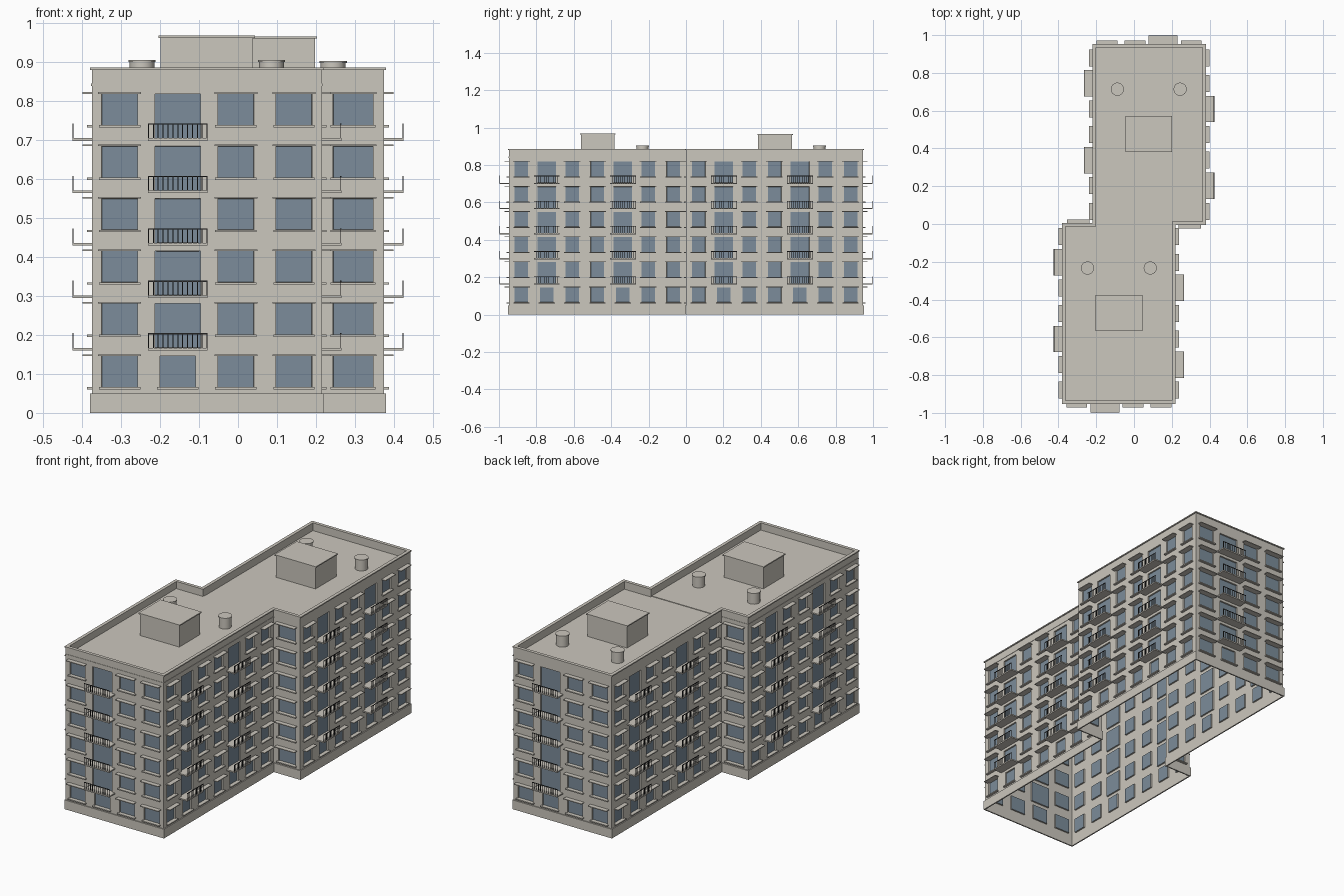
import bpy, bmesh
from mathutils import Vector

cube = bpy.data.objects.get("Cube")
if cube:
    bpy.data.objects.remove(cube)


def material(name, rgb):
    m = bpy.data.materials.new(name)
    m.use_nodes = True
    m.diffuse_color = (*rgb, 1)
    m.node_tree.nodes["Principled BSDF"].inputs["Base Color"].default_value = (*rgb, 1)
    return m


PLASTER = material("warm_grey_plaster", (0.6, 0.57, 0.51))
GLASS = material("blue_grey_glass", (0.2, 0.265, 0.325))
IRON = material("dark_iron", (0.04, 0.04, 0.04))

FLOOR, FLOORS = 0.1345, 6
WINDOW_LOW, WINDOW_HIGH = 0.066, 0.146
SLAB_LOW, SLAB_HIGH, RAIL_HIGH = 0.0255, 0.0325, 0.07
PLINTH, ROOF, PARAPET = 0.05, 0.842, 0.88


def finish(name, bm, *mats):
    mesh = bpy.data.meshes.new(name)
    bm.to_mesh(mesh)
    bm.free()
    for m in mats:
        mesh.materials.append(m)
    ob = bpy.data.objects.new(name, mesh)
    bpy.context.collection.objects.link(ob)
    return ob


def add_box(bm, place, u, d, z):
    """Box between the limits u (along), d (outward) and z, mapped by place."""
    v = [bm.verts.new(place(a, b, c)) for c in z for a, b in
         ((u[0], d[0]), (u[1], d[0]), (u[1], d[1]), (u[0], d[1]))]
    faces = [bm.faces.new(v[3::-1]), bm.faces.new(v[4:])]
    for i in range(4):
        j = (i + 1) % 4
        faces.append(bm.faces.new((v[i], v[j], v[j + 4], v[i + 4])))
    bmesh.ops.recalc_face_normals(bm, faces=faces)


def world(x, y, z):
    return Vector((x, y, z))


def box(name, x, y, z, mat=PLASTER):
    bm = bmesh.new()
    add_box(bm, world, x, y, z)
    return finish(name, bm, mat)


# Stepped footprint: two offset blocks, the second half is the first turned round
half = [Vector(p) for p in ((-0.375, -0.947), (0.215, -0.947), (0.215, 0), (0.375, 0))]
outline = half + [-p for p in half]
N = len(outline)


def edge(i):
    a, b = outline[i % N], outline[(i + 1) % N]
    t = (b - a).normalized()
    return a, t, Vector((t.y, -t.x)), (b - a).length


def ring(name, inner, outer, low, high):
    """Band that follows the footprint between two offsets."""
    bm = bmesh.new()
    loops = []
    for off, z in ((inner, low), (outer, low), (outer, high), (inner, high)):
        loops.append([bm.verts.new((*(outline[i] + off * (edge(i - 1)[2] + edge(i)[2])), z))
                      for i in range(N)])
    for k in range(4):
        p, q = loops[k], loops[(k + 1) % 4]
        for i in range(N):
            j = (i + 1) % N
            bm.faces.new((p[i], p[j], q[j], q[i]))
    bmesh.ops.recalc_face_normals(bm, faces=bm.faces[:])
    return finish(name, bm, PLASTER)


# Per wall: columns, pitch, window width, door width, balcony width, balcony columns
LAYOUT = [(4, 0.149, 0.092, 0.117, 0.153, (1,)),
          (7, 0.1355, 0.072, 0.1, 0.139, (1, 4)),
          (1, 0, 0.102, 0, 0, ()),
          (7, 0.1355, 0.072, 0.1, 0.139, (1, 4))]

walls, sills, canopies, slabs, rails = (bmesh.new() for _ in range(5))

for w in range(N):
    start, along, out, length = edge(w)
    count, pitch, win_w, door_w, balc_w, balconies = LAYOUT[w % 4]

    def place(u, d, z):
        return Vector((*(start + along * u + out * d), z))

    openings = []
    for c in range(count):
        mid = length / 2 + (c - (count - 1) / 2) * pitch
        for k in range(FLOORS):
            base = k * FLOOR
            low, high, wide = base + WINDOW_LOW, base + WINDOW_HIGH, win_w
            if c in balconies and k > 0:
                # Balcony with a tall door behind it and a front railing
                low, wide = base + SLAB_HIGH, door_w
                u0, u1 = mid - balc_w / 2, mid + balc_w / 2
                add_box(slabs, place, (u0, u1), (0, 0.05), (base + SLAB_LOW, low))
                top = base + RAIL_HIGH
                add_box(rails, place, (u0, u1), (0.047, 0.05), (top - 0.003, top))
                posts = 13
                for p in range(posts):
                    u = u0 + (u1 - u0 - 0.0025) * p / (posts - 1)
                    add_box(rails, place, (u, u + 0.0025), (0.0475, 0.0495), (low, top))
            else:
                # Sill below and thin canopy above each window
                s = wide / 2 + 0.007
                add_box(sills, place, (mid - s, mid + s), (0, 0.012), (low - 0.006, low))
                if c not in balconies:
                    s += 0.002
                    add_box(canopies, place, (mid - s, mid + s), (0, 0.024), (high, high + 0.004))
            openings.append((mid - wide / 2, mid + wide / 2, low, high))

    # Wall sheet, divided at the opening edges, with the panes set back
    us = sorted({0, length} | {round(o[i], 4) for o in openings for i in (0, 1)})
    zs = sorted({PLINTH, PARAPET} | {round(o[i], 4) for o in openings for i in (2, 3)})
    grid = [[walls.verts.new(place(u, 0, z)) for u in us] for z in zs]
    panes = []
    for r in range(len(zs) - 1):
        for c in range(len(us) - 1):
            f = walls.faces.new((grid[r][c], grid[r][c + 1], grid[r + 1][c + 1], grid[r + 1][c]))
            u, z = (us[c] + us[c + 1]) / 2, (zs[r] + zs[r + 1]) / 2
            if any(a < u < b and lo < z < hi for a, b, lo, hi in openings):
                f.material_index = 1
                panes.append(f)
    walls.normal_update()
    reveals = bmesh.ops.inset_region(walls, faces=panes, thickness=0.0005, depth=-0.008)
    for f in reveals["faces"]:
        f.material_index = 0

finish("walls_with_windows", walls, PLASTER, GLASS)
finish("window_sills", sills, PLASTER)
finish("window_canopies", canopies, PLASTER)
finish("balcony_slabs", slabs, PLASTER)
finish("balcony_railings", rails, IRON)

# Plinth, parapet and coping
ring("plinth", -0.002, 0.005, 0, PLINTH)
ring("parapet", -0.01, -0.0005, ROOF - 0.01, PARAPET)
ring("parapet_coping", -0.013, 0.005, PARAPET, PARAPET + 0.006)

# Roof slabs; the front one is a little higher and shows as a thin ledge
box("front_roof_slab", (-0.377, 0.217), (-0.949, 0.002), (ROOF - 0.004, ROOF + 0.003))
box("back_roof_slab", (-0.214, 0.374), (0, 0.946), (ROOF - 0.006, ROOF))

# Roof house and two round vents on each block
for side, cx, cy, lift in (("front", -0.08, -0.471, 0.002), ("back", 0.078, 0.476, 0)):
    top = 0.966 + lift
    box(side + "_roof_house", (cx - 0.119, cx + 0.119), (cy - 0.09, cy + 0.09), (ROOF, top - 0.006))
    box(side + "_roof_house_cap", (cx - 0.124, cx + 0.124), (cy - 0.095, cy + 0.095), (top - 0.006, top))
    for label, dx in (("left", 0.166), ("right", -0.166)):
        for part, radius, low, high in (("vent", 0.032, ROOF, 0.898), ("vent_cap", 0.035, 0.898, 0.903)):
            bpy.ops.mesh.primitive_cylinder_add(
                vertices=16, radius=radius, depth=high - low,
                location=(cx + dx, cy + 0.238, (low + high) / 2 + lift))
            vent = bpy.context.object
            vent.name = f"{side}_{label}_{part}"
            vent.data.materials.append(PLASTER)
            bpy.ops.object.shade_smooth_by_angle()
